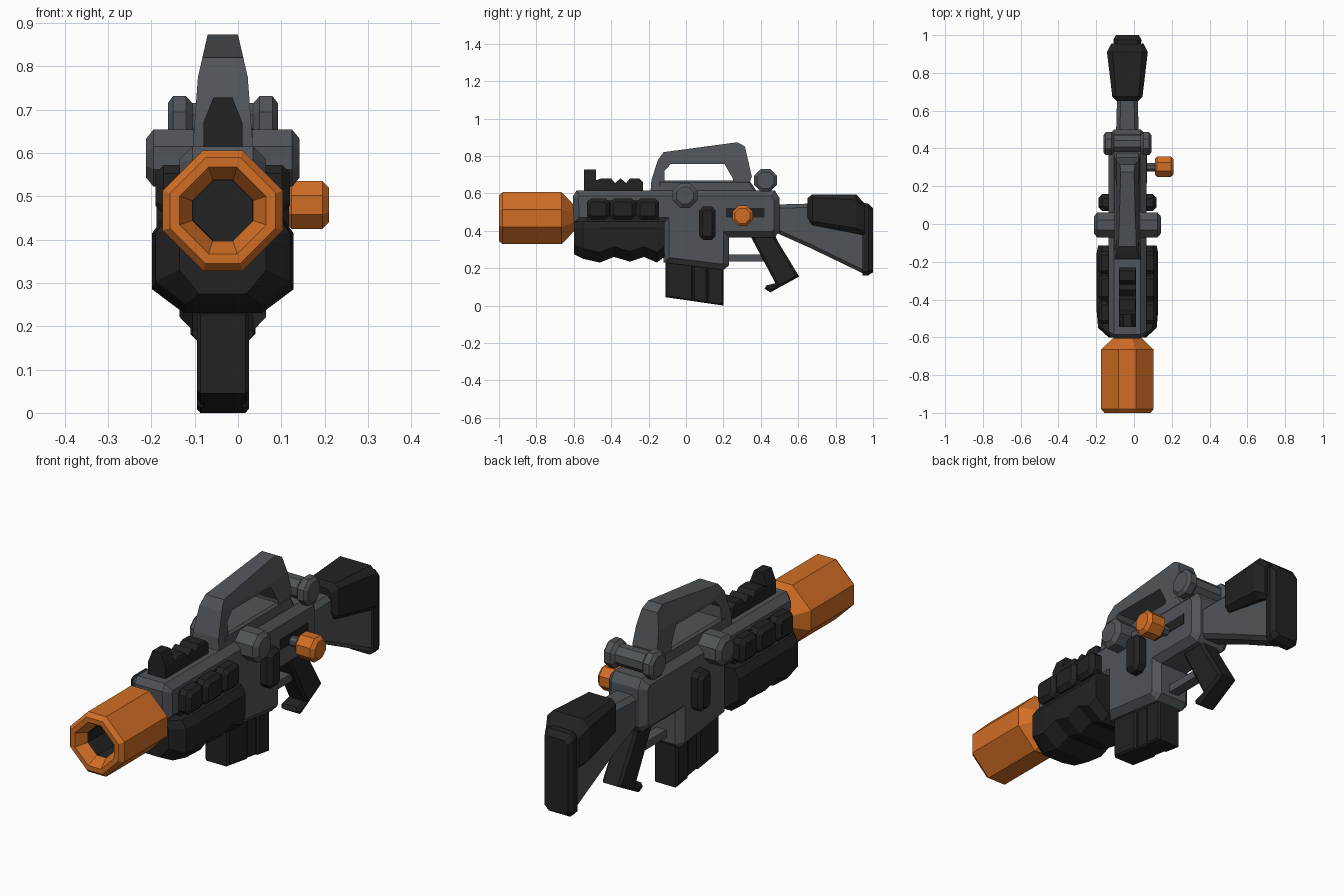
import bpy, bmesh
from mathutils import Vector

if "Cube" in bpy.data.objects:
    bpy.data.objects.remove(bpy.data.objects["Cube"])

CX = -0.035  # centre line of the blaster


def material(name, col):
    m = bpy.data.materials.new(name)
    m.diffuse_color = (*col, 1)
    m.use_nodes = True
    m.node_tree.nodes["Principled BSDF"].inputs["Base Color"].default_value = m.diffuse_color
    return m


GRAY = material("slate_gray", (0.08, 0.09, 0.1))
BLACK = material("soft_black", (0.016, 0.016, 0.016))
ORANGE = material("safety_orange", (0.64, 0.155, 0.018))


def finish(name, bm, *mats):
    bmesh.ops.recalc_face_normals(bm, faces=bm.faces)
    me = bpy.data.meshes.new(name)
    bm.to_mesh(me)
    bm.free()
    for m in mats:
        me.materials.append(m)
    ob = bpy.data.objects.new(name, me)
    ob.location.x = CX
    bpy.context.collection.objects.link(ob)
    return ob


def loft(name, rings, *mats, rule=None):
    """Skin a list of equal-length point rings and cap both ends."""
    bm = bmesh.new()
    vs = [[bm.verts.new(p) for p in r] for r in rings]
    n = len(vs[0])
    for a, b in zip(vs, vs[1:]):
        for i in range(n):
            j = (i + 1) % n
            bm.faces.new((a[i], a[j], b[j], b[i]))
    bm.faces.new(vs[0])
    bm.faces.new(vs[-1])
    if rule:
        for f in bm.faces:
            f.material_index = rule(f.calc_center_median())
    return finish(name, bm, *mats)


def prism(name, pts, x0, x1, mat, bevel=0, cut=None, width=None):
    """Extrude a (y, z) profile across x; bevel the side rims; optional width(z)."""
    bm = bmesh.new()
    a = [bm.verts.new((x0, y, z)) for y, z in pts]
    b = [bm.verts.new((x1, y, z)) for y, z in pts]
    caps = [bm.faces.new(a), bm.faces.new(b)]
    for i in range(len(pts)):
        j = (i + 1) % len(pts)
        bm.faces.new((a[i], a[j], b[j], b[i]))
    bmesh.ops.recalc_face_normals(bm, faces=bm.faces)
    if bevel:
        rim = [e for f in caps for e in f.edges]
        bmesh.ops.bevel(bm, geom=rim, offset=bevel, segments=1, affect='EDGES')
    if cut:
        bmesh.ops.bisect_plane(bm, geom=bm.verts[:] + bm.edges[:] + bm.faces[:],
                               plane_co=(0, 0, cut), plane_no=(0, 0, 1))
    if width:
        for v in bm.verts:
            v.co.x = width(v.co.z) * (1 if v.co.x > 0 else -1)
    return finish(name, bm, mat)


def cut_rect(y0, y1, z0, z1, c):
    return [(y0 + c, z0), (y1 - c, z0), (y1, z0 + c), (y1, z1 - c),
            (y1 - c, z1), (y0 + c, z1), (y0, z1 - c), (y0, z0 + c)]


def section(y, w, z0, z1, c=0.02):
    return [(x, y, z) for x, z in cut_rect(-w, w, z0, z1, c)]


def octo(axis, centre, steps, k=0.4):
    """Octagonal rings along an axis from (position, radius) steps."""
    rings = []
    for t, r in steps:
        ring = [Vector((u, v)) for u, v in cut_rect(-r, r, -r, r, r * (1 - k))]
        p, q = centre
        rings.append([(t, p + u, q + v) if axis == 'x' else (p + u, t, q + v)
                      for u, v in ring])
    return rings


# Muzzle with a dark bore
loft("muzzle", octo('y', (0, 0.467), [(-0.57, 0.04), (-0.665, 0.139), (-0.98, 0.139),
     (-1.0, 0.122), (-1.0, 0.1), (-0.95, 0.07), (-0.7, 0.069)], 0.33), ORANGE, BLACK,
     rule=lambda c: int(-0.93 < c.y < -0.69 and abs(c.x) < 0.08 and abs(c.z - 0.467) < 0.08))

# Receiver with magazine well
prism("receiver", [(-0.6, 0.44), (-0.12, 0.44), (-0.12, 0.23), (0.2, 0.19), (0.23, 0.215),
      (0.23, 0.365), (0.475, 0.365), (0.5, 0.4), (0.5, 0.575), (0.475, 0.615),
      (-0.585, 0.615), (-0.605, 0.585)], -0.1, 0.1, GRAY, 0.03)

# Carry handle and the rail under it
prism("carry_handle", [(-0.19, 0.605), (-0.185, 0.67), (-0.15, 0.78), (-0.12, 0.82),
      (0.275, 0.873), (0.315, 0.85), (0.352, 0.69), (0.34, 0.655), (0.25, 0.655),
      (0.25, 0.68), (0.205, 0.758), (-0.08, 0.758), (-0.115, 0.72), (-0.115, 0.605)],
      -0.07, 0.07, GRAY, cut=0.775,
      width=lambda z: 0.035 + (0.873 - z) * 0.23 if z > 0.775 else 0.0575 + (0.775 - z) * 0.075)
prism("handle_rail", [(-0.15, 0.6), (-0.15, 0.668), (0.34, 0.668), (0.385, 0.6)],
      -0.068, 0.068, GRAY, 0.01)

# Hinge knobs through the receiver
loft("front_knobs", octo('x', (-0.005, 0.588), [(-0.177, 0.045), (-0.16, 0.066),
     (0.16, 0.066), (0.177, 0.045)]), GRAY)
loft("rear_knobs", octo('x', (0.425, 0.67), [(-0.127, 0.045), (-0.115, 0.061), (-0.085, 0.061),
     (-0.07, 0.045), (0.07, 0.045), (0.085, 0.061), (0.115, 0.061), (0.127, 0.045)]), GRAY)

# Front sight block
prism("front_sight", [(-0.545, 0.6), (-0.545, 0.728), (-0.48, 0.728), (-0.48, 0.67),
      (-0.45, 0.68), (-0.4, 0.68), (-0.38, 0.655), (-0.35, 0.68), (-0.32, 0.655),
      (-0.3, 0.68), (-0.25, 0.68), (-0.23, 0.66), (-0.23, 0.6)], -0.045, 0.045, BLACK,
      cut=0.67, width=lambda z: 0.045 - max(0, z - 0.67) * 0.4)

# Wavy foregrip
grip = []
for y, w, top, low in [(-0.6, 0.1, 0.45, 0.275), (-0.55, 0.155, 0.45, 0.25), (-0.46, 0.163, 0.45, 0.23),
                       (-0.385, 0.163, 0.45, 0.26), (-0.3, 0.163, 0.45, 0.235),
                       (-0.225, 0.163, 0.45, 0.26), (-0.155, 0.163, 0.45, 0.23),
                       (-0.115, 0.155, 0.45, 0.26)]:
    half = [(w * 0.55, low), (w, low + 0.055), (w, 0.415), (w * 0.85, top)]
    grip.append([(x, y, z) for x, z in half] + [(-x, y, z) for x, z in reversed(half)])
loft("foregrip", grip, BLACK)

# Side pads and plates on both sides
for s, side in ((-1, "left"), (1, "right")):
    for i, (y0, y1) in enumerate([(-0.53, -0.41), (-0.405, -0.27), (-0.265, -0.145)]):
        prism(f"{side}_pad_{i + 1}", cut_rect(y0, y1, 0.46, 0.572, 0.02),
              s * 0.08, s * 0.155, BLACK, 0.018)
    prism(f"{side}_plate", cut_rect(0.07, 0.158, 0.35, 0.53, 0.022),
          s * 0.08, s * 0.153, BLACK, 0.018)
prism("pad_backing", cut_rect(-0.53, -0.145, 0.45, 0.565, 0.01), -0.105, 0.105, BLACK)

# Magazine in three ribs
for i, (y0, y1, w) in enumerate([(-0.11, 0.038, 0.06), (0.038, 0.115, 0.052), (0.115, 0.2, 0.06)]):
    low = [0.05 - (y + 0.11) * 0.145 - 0.005 for y in (y0, y1)]
    prism(f"magazine_rib_{i + 1}", [(y0, low[0]), (y1, low[1]), (y1, 0.24), (y0, 0.24)],
          -w, w, BLACK, 0.008)

# Trigger group and pistol grip
prism("trigger_guard", cut_rect(0.2, 0.44, 0.236, 0.272, 0.005), -0.025, 0.025, GRAY)
prism("pistol_grip", [(0.34, 0.38), (0.475, 0.38), (0.49, 0.345), (0.605, 0.155), (0.45, 0.07),
      (0.42, 0.09), (0.43, 0.108), (0.478, 0.12)], -0.048, 0.048, BLACK, 0.012)

# Bolt slot, shaft and orange bolt knob on the right
prism("bolt_slot", cut_rect(0.215, 0.42, 0.472, 0.522, 0.002), 0.09, 0.103, BLACK)
loft("bolt_shaft", octo('x', (0.3, 0.485), [(0.08, 0.022), (0.16, 0.022)]), GRAY)
loft("bolt_knob", octo('x', (0.303, 0.48), [(0.145, 0.04), (0.158, 0.055), (0.23, 0.055),
     (0.245, 0.04)]), ORANGE)

# Stock, cheek rest and butt pad
loft("stock", [section(0.48, 0.06, 0.39, 0.54), section(0.66, 0.055, 0.31, 0.545),
     section(0.95, 0.06, 0.17, 0.5)], GRAY)
loft("cheek_rest", [section(0.65, 0.055, 0.45, 0.575), section(0.675, 0.08, 0.43, 0.595),
     section(0.91, 0.108, 0.385, 0.595, 0.03), section(0.955, 0.085, 0.375, 0.545)], BLACK)
loft("butt_pad", [section(0.943, 0.07, 0.16, 0.55), section(0.975, 0.075, 0.162, 0.545),
     section(1.0, 0.06, 0.178, 0.52)], BLACK)
